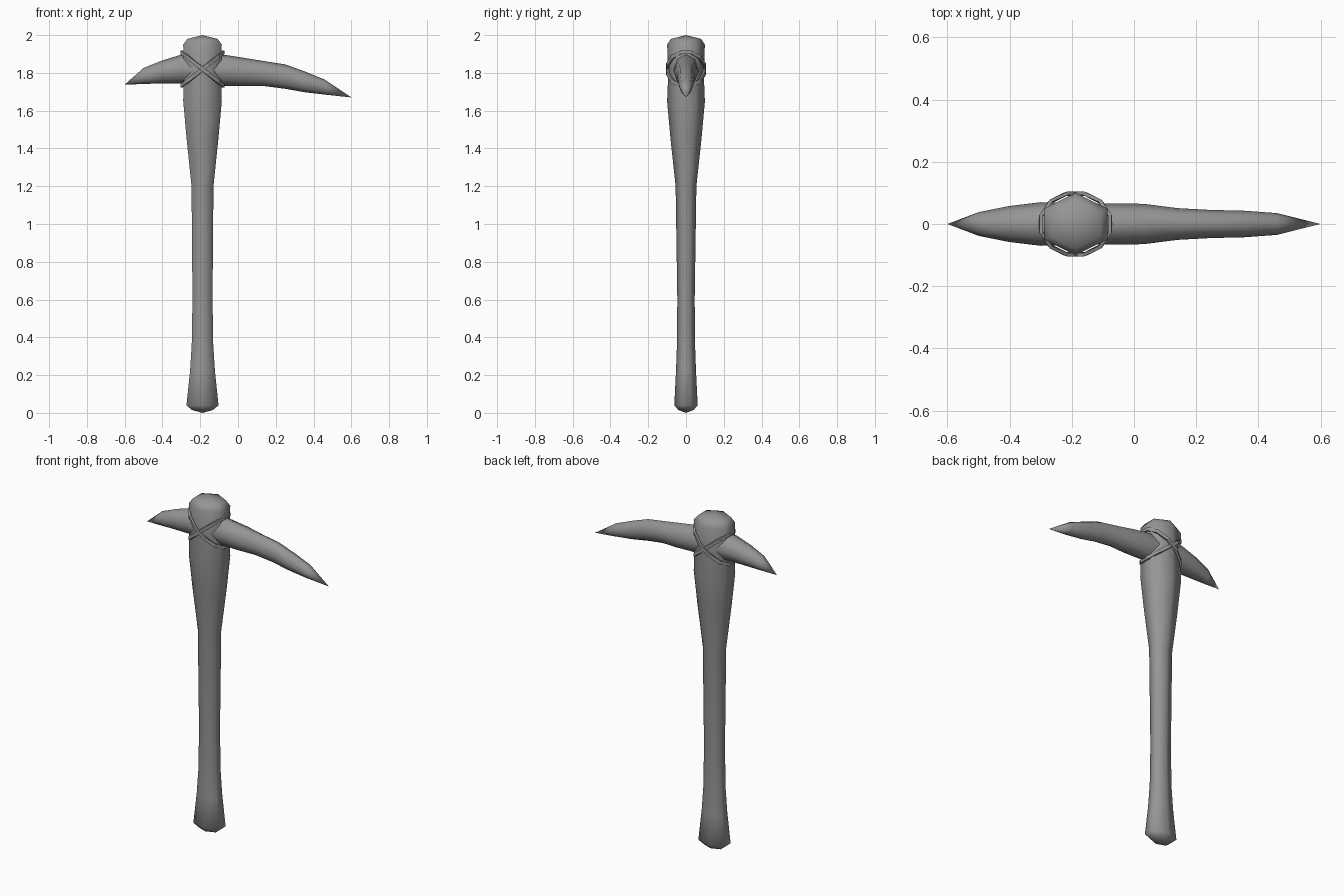
import bpy, bmesh, math
from mathutils import Vector

cube = bpy.data.objects.get("Cube")
if cube:
    bpy.data.objects.remove(cube, do_unlink=True)

grey = bpy.data.materials.new("plain grey")
grey.use_nodes = True
colour = (0.3, 0.3, 0.3, 1)
grey.diffuse_color = colour
grey.node_tree.nodes["Principled BSDF"].inputs["Base Color"].default_value = colour

HANDLE_X = -0.188


def loft(name, rings, start, end, angle):
    """Skin a list of rings and close both ends to a point."""
    bm = bmesh.new()
    loops = [[bm.verts.new(p) for p in ring] for ring in rings]
    n = len(loops[0])
    for a, b in zip(loops, loops[1:]):
        for i in range(n):
            j = (i + 1) % n
            bm.faces.new((a[i], a[j], b[j], b[i]))
    for loop, tip in ((loops[0], start), (loops[-1], end)):
        v = bm.verts.new(tip)
        for i in range(n):
            bm.faces.new((loop[i], loop[(i + 1) % n], v))
    bmesh.ops.recalc_face_normals(bm, faces=bm.faces)
    mesh = bpy.data.meshes.new(name)
    bm.to_mesh(mesh)
    bm.free()
    mesh.materials.append(grey)
    ob = bpy.data.objects.new(name, mesh)
    bpy.context.collection.objects.link(ob)
    bpy.ops.object.select_all(action='DESELECT')
    ob.select_set(True)
    bpy.context.view_layer.objects.active = ob
    bpy.ops.object.shade_smooth_by_angle(angle=math.radians(angle))
    return ob


def circle(n, phase=0.0):
    return [(math.cos(t), math.sin(t))
            for t in (math.tau * i / n + phase for i in range(n))]


# Six-sided wooden handle: height, half width in x, half depth in y
handle_profile = [
    (0.015, 0.055, 0.04), (0.04, 0.085, 0.062), (0.22, 0.066, 0.053),
    (0.36, 0.057, 0.048), (0.6, 0.053, 0.046), (1.2, 0.058, 0.055),
    (1.45, 0.084, 0.082), (1.65, 0.102, 0.1), (1.8, 0.1, 0.094),
    (1.95, 0.102, 0.1), (1.98, 0.08, 0.08)]
hexagon = [(c / math.cos(math.pi / 6), s) for c, s in circle(6, math.pi / 6)]
loft("handle",
     [[(HANDLE_X + c * rx, s * ry, z) for c, s in hexagon]
      for z, rx, ry in handle_profile],
     (HANDLE_X, 0, 0), (HANDLE_X, 0, 2), 75)

# Curved pick head: x, underside, top, half depth in y
head_profile = [
    (-0.5, 1.741, 1.826, 0.038), (-0.4, 1.745, 1.866, 0.058),
    (-0.3, 1.744, 1.897, 0.07), (-0.08, 1.732, 1.897, 0.066),
    (0.03, 1.731, 1.88, 0.065), (0.14, 1.73, 1.862, 0.051),
    (0.25, 1.716, 1.845, 0.045), (0.35, 1.698, 1.809, 0.043),
    (0.46, 1.685, 1.764, 0.035)]
loft("pick_head",
     [[(x, c * ry, (lo + hi) / 2 + s * (hi - lo) / 2) for c, s in circle(8)]
      for x, lo, hi, ry in head_profile],
     (-0.6, 0, 1.738), (0.6, 0, 1.67), 75)

# Two tilted lashings that cross at the front and the back
for name, side in (("lashing_left_high", -1), ("lashing_right_high", 1)):
    path = [Vector((HANDLE_X + c * 0.115, s * 0.101, 1.82 + side * c * 0.092))
            for c, s in circle(12, math.pi / 12)]
    rings = []
    for i, p in enumerate(path):
        out = Vector((p.x - HANDLE_X, p.y, 0)).normalized()
        along = (path[(i + 1) % 12] - path[i - 1]).normalized()
        up = along.cross(out).normalized()
        rings.append([p + out * c * 0.008 + up * s * 0.014
                      for c, s in circle(4, math.pi / 4)])
    bm = bmesh.new()
    loops = [[bm.verts.new(p) for p in ring] for ring in rings]
    for i, a in enumerate(loops):
        b = loops[(i + 1) % len(loops)]
        for k in range(4):
            m = (k + 1) % 4
            bm.faces.new((a[k], a[m], b[m], b[k]))
    bmesh.ops.recalc_face_normals(bm, faces=bm.faces)
    mesh = bpy.data.meshes.new(name)
    bm.to_mesh(mesh)
    bm.free()
    mesh.materials.append(grey)
    bpy.context.collection.objects.link(bpy.data.objects.new(name, mesh))
